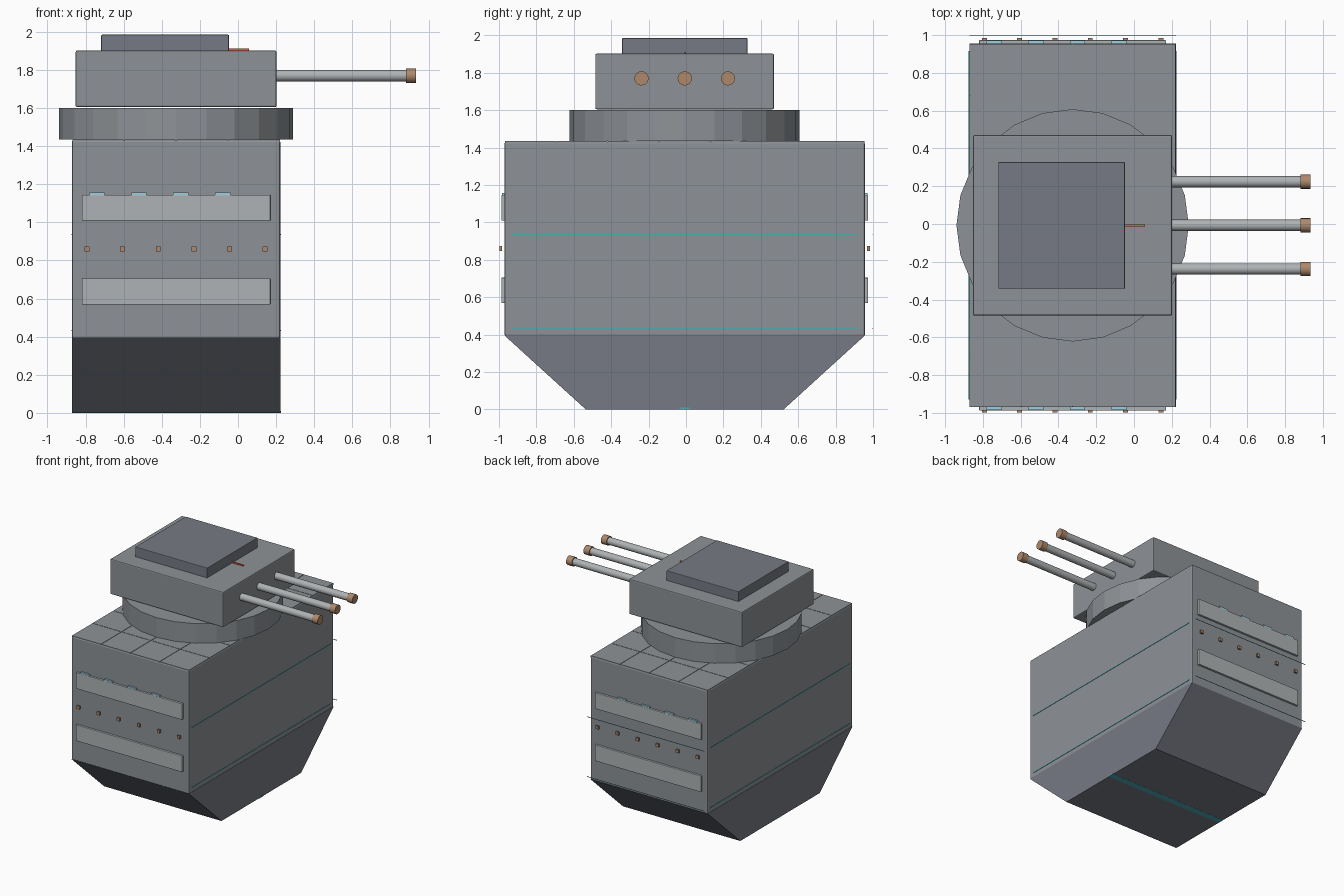
import bpy, bmesh, math

if "Cube" in bpy.data.objects:
    bpy.data.objects.remove(bpy.data.objects["Cube"])

CX, CY = -0.325, -0.007      # centre of hull and turret in plan


def mat(name, r, g, b):
    m = bpy.data.materials.new(name)
    m.diffuse_color = (r, g, b, 1)
    m.use_nodes = True
    m.node_tree.nodes["Principled BSDF"].inputs["Base Color"].default_value = m.diffuse_color
    return m


STEEL = mat("steel", 0.27, 0.29, 0.31)
DARK = mat("dark_steel", 0.18, 0.195, 0.23)
PALE = mat("pale_plate", 0.43, 0.45, 0.46)
BRONZE = mat("bronze", 0.42, 0.25, 0.15)
CYAN = mat("cyan", 0.08, 0.40, 0.45)
ICE = mat("ice_blue", 0.35, 0.62, 0.72)
RED = mat("red", 0.75, 0.10, 0.06)


def finish(name, bm, material, bevel=0):
    bmesh.ops.recalc_face_normals(bm, faces=bm.faces)
    me = bpy.data.meshes.new(name)
    bm.to_mesh(me)
    bm.free()
    ob = bpy.data.objects.new(name, me)
    bpy.context.collection.objects.link(ob)
    me.materials.append(material)
    if bevel:
        mod = ob.modifiers.new("bevel", 'BEVEL')
        mod.width, mod.segments = bevel, 2
    return ob


def box(name, x, y, z, material, bevel=0):
    """Box from (min, max) pairs."""
    bm = bmesh.new()
    bmesh.ops.create_cube(bm, size=1)
    for v in bm.verts:
        for i, (a, b) in enumerate((x, y, z)):
            v.co[i] = (a + b) / 2 + v.co[i] * (b - a)
    return finish(name, bm, material, bevel)


def cylinder(name, centre, radius, depth, sides, material, along_x=False):
    bm = bmesh.new()
    bmesh.ops.create_cone(bm, cap_ends=True, segments=sides,
                          radius1=radius, radius2=radius, depth=depth)
    ob = finish(name, bm, material)
    ob.location = centre
    if along_x:
        ob.rotation_euler.y = math.pi / 2
    return ob


def smooth(ob):
    bpy.ops.object.select_all(action='DESELECT')
    ob.select_set(True)
    bpy.context.view_layer.objects.active = ob
    bpy.ops.object.shade_smooth_by_angle(angle=math.radians(35))


# Hull: upper block and tapered keel
X0, X1 = CX - 0.547, CX + 0.547
Y0, Y1 = CY - 0.963, CY + 0.963
box("upper_hull", (X0, X1), (Y0, Y1), (0.39, 1.432), STEEL, 0.01)
bm = bmesh.new()
profile = [(-0.53, 0.001), (0.53, 0.001), (0.963, 0.395), (-0.963, 0.395)]
face = bm.faces.new([bm.verts.new((X0, CY + y, z)) for y, z in profile])
ext = bmesh.ops.extrude_face_region(bm, geom=[face])
bmesh.ops.translate(bm, vec=(X1 - X0, 0, 0),
                    verts=[v for v in ext["geom"] if isinstance(v, bmesh.types.BMVert)])
finish("lower_hull", bm, DARK)

# Deck tiles, 4 x 7 with fine gaps
tx, ty = (X1 - X0) / 4, (Y1 - Y0) / 7
for i in range(4):
    for j in range(7):
        x, y = X0 + i * tx, Y0 + j * ty
        box("deck_tile", (x + 0.002, x + tx - 0.002), (y + 0.002, y + ty - 0.002),
            (1.42, 1.435), STEEL)

# Armour plates, studs and lights on the two end faces
for s, end in ((-1, "front"), (1, "back")):
    def out(a, b):
        return tuple(sorted((CY + s * a, CY + s * b)))
    for z in (0.637, 1.077):
        box(end + "_armour_plate", (CX - 0.495, CX + 0.495), out(0.95, 0.98),
            (z - 0.068, z + 0.068), PALE, 0.003)
    for i in range(6):
        x = CX + (i - 2.5) * 0.187
        box(end + "_stud", (x - 0.013, x + 0.013), out(0.976, 0.991),
            (0.847, 0.873), BRONZE)
    for i in range(4):
        x = CX + (i - 1.5) * 0.22 - 0.085
        box(end + "_light", (x - 0.04, x + 0.04), out(0.955, 0.978),
            (1.14, 1.158), ICE)

# Glowing seams on both flanks, the back and the keel
for z in (0.433, 0.937):
    for x in (X0, X1):
        box("side_seam", (x - 0.003, x + 0.003), (CY - 0.923, CY + 0.923),
            (z - 0.003, z + 0.003), CYAN)
    box("back_seam", (X0, X1), (0.997, 1.0), (z - 0.002, z + 0.002), CYAN)
box("keel_strip", (X0, X1 + 0.003), (CY - 0.027, CY + 0.027), (0, 0.01), CYAN)

# Turret
cylinder("turret_ring", (CX, CY, 1.517), 0.615, 0.166, 24, STEEL)
box("turret", (CX - 0.527, CX + 0.527), (CY - 0.478, CY + 0.478), (1.605, 1.902), STEEL, 0.008)
box("roof_hatch", (-0.718, -0.048), (CY - 0.335, CY + 0.335), (1.895, 1.985), DARK, 0.004)
box("sight_line", (-0.06, 0.057), (CY - 0.005, CY + 0.005), (1.895, 1.912), RED)

# Three guns
for dy in (-0.231, 0, 0.231):
    smooth(cylinder("gun_barrel", (0.52, CY + dy, 1.77), 0.03, 0.74, 16, PALE, True))
    smooth(cylinder("gun_muzzle", (0.908, CY + dy, 1.77), 0.038, 0.053, 16, BRONZE, True))
